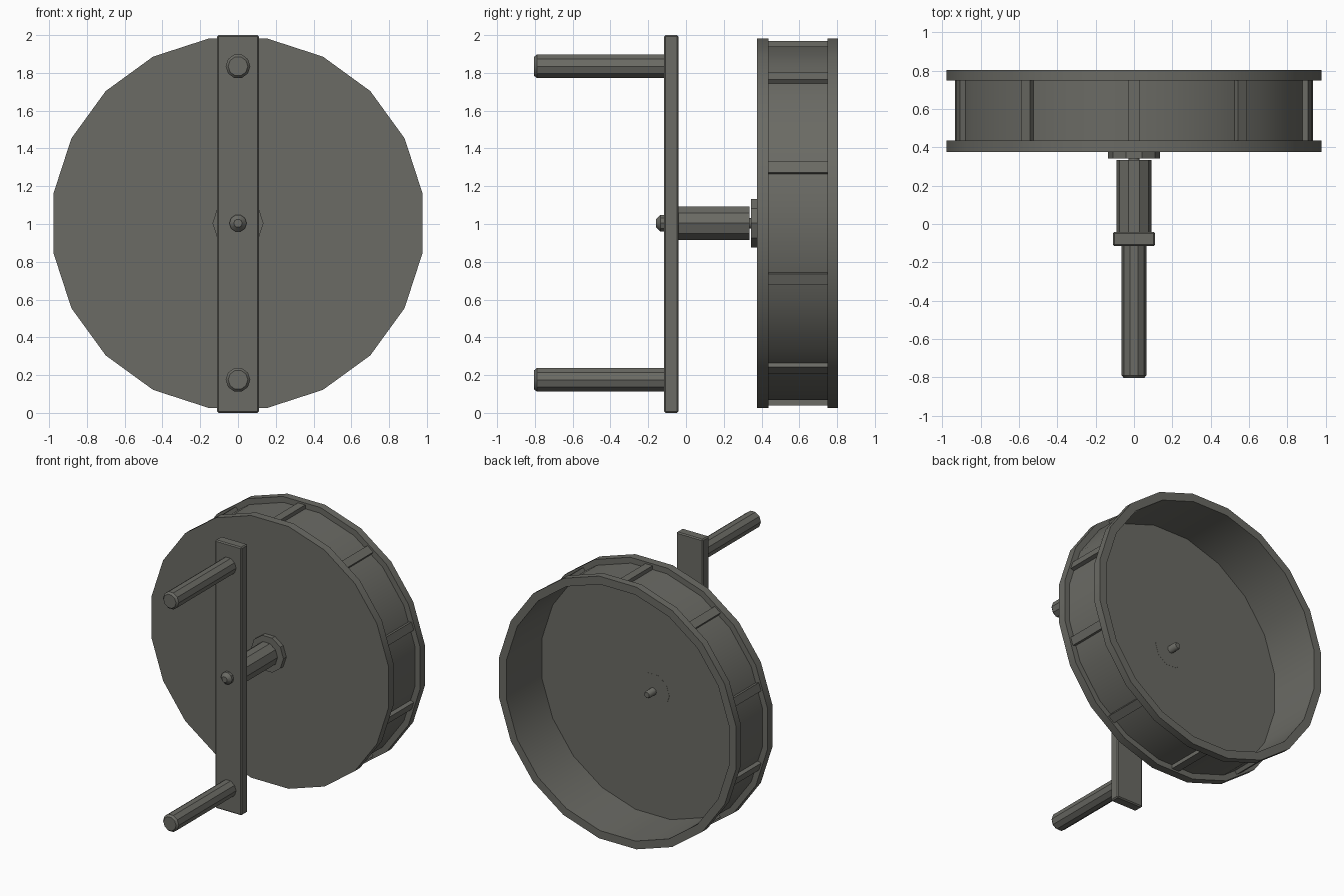
import bpy, bmesh, math
from mathutils import Matrix

if "Cube" in bpy.data.objects:
    bpy.data.objects.remove(bpy.data.objects["Cube"])

metal = bpy.data.materials.new("dark_warm_grey")
metal.diffuse_color = (0.145, 0.145, 0.128, 1)
metal.use_nodes = True
metal.node_tree.nodes["Principled BSDF"].inputs["Base Color"].default_value = metal.diffuse_color
HUB_Z = 1.004


def finish(name, bm, angle=35):
    bmesh.ops.recalc_face_normals(bm, faces=bm.faces)
    me = bpy.data.meshes.new(name)
    bm.to_mesh(me)
    bm.free()
    me.materials.append(metal)
    ob = bpy.data.objects.new(name, me)
    bpy.context.collection.objects.link(ob)
    bpy.ops.object.select_all(action='DESELECT')
    ob.select_set(True)
    bpy.context.view_layer.objects.active = ob
    bpy.ops.object.shade_smooth_by_angle(angle=math.radians(angle))
    return ob


def turned(name, profile, z, sides=10, phase=0.0):
    """Revolve (radius, y) points around a y-parallel axis, capping both ends."""
    bm = bmesh.new()
    rings = []
    for r, y in profile:
        angles = [phase + math.tau * i / sides for i in range(sides)]
        rings.append([bm.verts.new((r * math.cos(a), y, z + r * math.sin(a))) for a in angles])
    for a, b in zip(rings, rings[1:]):
        for i in range(sides):
            j = (i + 1) % sides
            bm.faces.new((a[i], a[j], b[j], b[i]))
    bm.faces.new(rings[0])
    bm.faces.new(rings[-1])
    return finish(name, bm)


def box(name, size, matrix, bevel=0):
    bm = bmesh.new()
    bmesh.ops.create_cube(bm, size=1)
    bmesh.ops.scale(bm, vec=size, verts=bm.verts)
    if bevel:
        bmesh.ops.bevel(bm, geom=bm.edges[:], offset=bevel, segments=1, affect='EDGES')
    bmesh.ops.transform(bm, matrix=matrix, verts=bm.verts)
    return finish(name, bm)


# Drum: front disc, two rims, recessed wall, open back
turned("drum", [(0.99, 0.377), (0.99, 0.437), (0.947, 0.437), (0.947, 0.75),
                (0.99, 0.75), (0.99, 0.805), (0.93, 0.805), (0.93, 0.388)],
       HUB_Z, 20, math.radians(9))

# Ribs between the rims, on every second wall facet
for k in range(10):
    place = (Matrix.Translation((0, 0, HUB_Z)) @ Matrix.Rotation(math.tau * k / 10, 4, 'Y')
             @ Matrix.Translation((0, 0.5935, 0.945)))
    box(f"drum_rib_{k}", (0.06, 0.315, 0.038), place)

# Hub plate, axle and sleeve
turned("hub_plate", [(0.135, 0.343), (0.135, 0.389)], HUB_Z)
turned("axle", [(0.028, -0.10), (0.028, 0.45), (0.02, 0.462)], HUB_Z)
turned("sleeve", [(0.092, -0.045), (0.092, 0.335)], HUB_Z)
turned("axle_bolt_head", [(0.022, -0.16), (0.046, -0.135), (0.046, -0.11)], HUB_Z)

# Crank bar with two handles
box("crank_bar", (0.22, 0.075, 2.0), Matrix.Translation((0, -0.078, 1.0)), 0.008)
for name, z in (("upper_handle", 1.835), ("lower_handle", 0.175)):
    turned(name, [(0.052, -0.805), (0.065, -0.79), (0.065, -0.11)], z)
